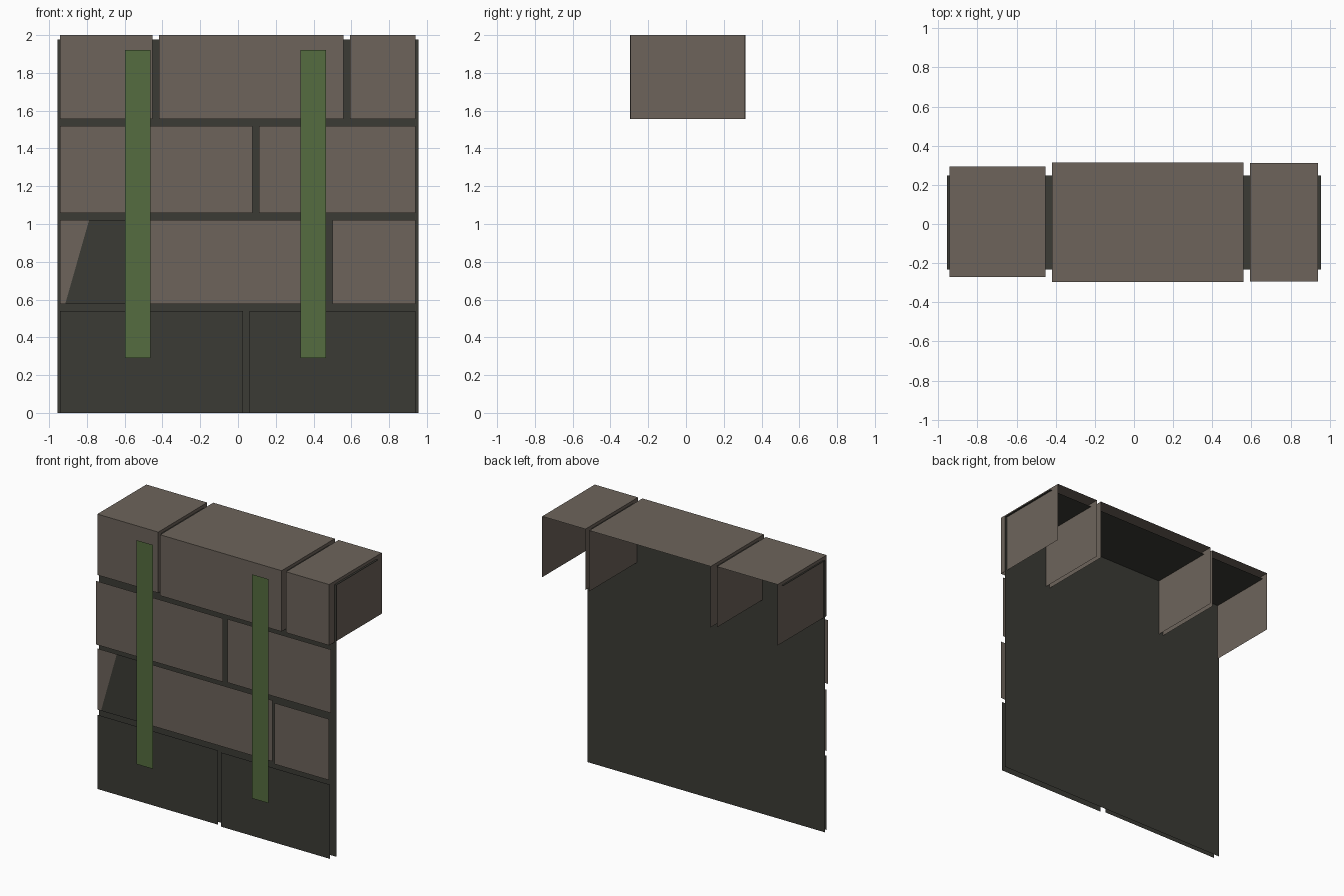
import bpy, bmesh

cube = bpy.data.objects.get("Cube")
if cube:
    bpy.data.objects.remove(cube, do_unlink=True)


def make_material(name, rgb):
    mat = bpy.data.materials.new(name)
    mat.use_nodes = True
    mat.diffuse_color = (*rgb, 1)
    mat.node_tree.nodes["Principled BSDF"].inputs["Base Color"].default_value = (*rgb, 1)
    return mat


STONE = make_material("brown stone", (0.153, 0.127, 0.105))
DARK = make_material("dark mortar", (0.044, 0.044, 0.036))
GREEN = make_material("vine green", (0.089, 0.15, 0.05))


def sheet(name, polygons, mat):
    """Object made of open flat polygons."""
    bm = bmesh.new()
    for poly in polygons:
        bm.faces.new([bm.verts.new(p) for p in poly])
    bmesh.ops.remove_doubles(bm, verts=bm.verts[:], dist=0.0005)
    mesh = bpy.data.meshes.new(name)
    bm.to_mesh(mesh)
    bm.free()
    mesh.materials.append(mat)
    obj = bpy.data.objects.new(name, mesh)
    bpy.context.collection.objects.link(obj)
    return obj


def front(x0, x1, y, z0, z1):
    return [(x0, y, z0), (x1, y, z0), (x1, y, z1), (x0, y, z1)]


def top(x0, x1, y0, y1, z):
    return [(x0, y0, z), (x1, y0, z), (x1, y1, z), (x0, y1, z)]


def side(x, y0, y1, z0, z1, outward):
    poly = [(x, y0, z0), (x, y1, z0), (x, y1, z1), (x, y0, z1)]
    return poly if outward > 0 else poly[::-1]


# Backing wall with its flat top
W, WY, WZ = 0.955, -0.233, 1.977
sheet("wall", [front(-W, W, WY, 0, WZ), top(-W, W, WY, 0.247, WZ)], DARK)

# Capping stones: open at the back and underneath
L, R = -0.943, 0.94
for name, x0, x1, y0, y1 in (("cap_right", L, -0.453, -0.27, 0.293),
                             ("cap_middle", -0.419, 0.559, -0.297, 0.314),
                             ("cap_left", 0.592, R, -0.294, 0.311)):
    z0, z1 = 1.557, 2.0
    sheet(name, [front(x0, x1, y0, z0, z1), top(x0, x1, y0, y1, z1),
                 side(x0, y0, y1, z0, z1, -1), side(x1, y0, y1, z0, z1, 1)], STONE)

# Flat stones on the front face
for name, x0, x1, y, z0, z1, mat in (
        ("upper_stone_right", L, 0.077, -0.285, 1.057, 1.52, STONE),
        ("upper_stone_left", 0.11, R, -0.275, 1.057, 1.52, STONE),
        ("lower_stone_right", -0.53, 0.466, -0.268, 0.576, 1.021, STONE),
        ("lower_stone_left", 0.5, R, -0.294, 0.576, 1.021, STONE),
        ("base_stone_right", L, 0.027, -0.27, 0, 0.54, DARK),
        ("base_stone_left", 0.062, R, -0.284, 0, 0.54, DARK)):
    sheet(name, [front(x0, x1, y, z0, z1)], mat)

# Broken end of the lower stone: a sliver of stone beside a dark patch
y, z0, z1 = -0.268, 0.576, 1.021
sheet("stone_sliver", [[(L, y, z0), (-0.915, y, z0), (-0.788, y, z1), (L, y, z1)]], STONE)
sheet("dark_patch", [[(-0.915, y, z0), (-0.53, y, z0), (-0.53, y, z1), (-0.788, y, z1)]], DARK)

# Hanging vines
for name, x in (("vine_right", -0.531), ("vine_left", 0.399)):
    sheet(name, [front(x - 0.067, x + 0.067, -0.314, 0.29, 1.92)], GREEN)
